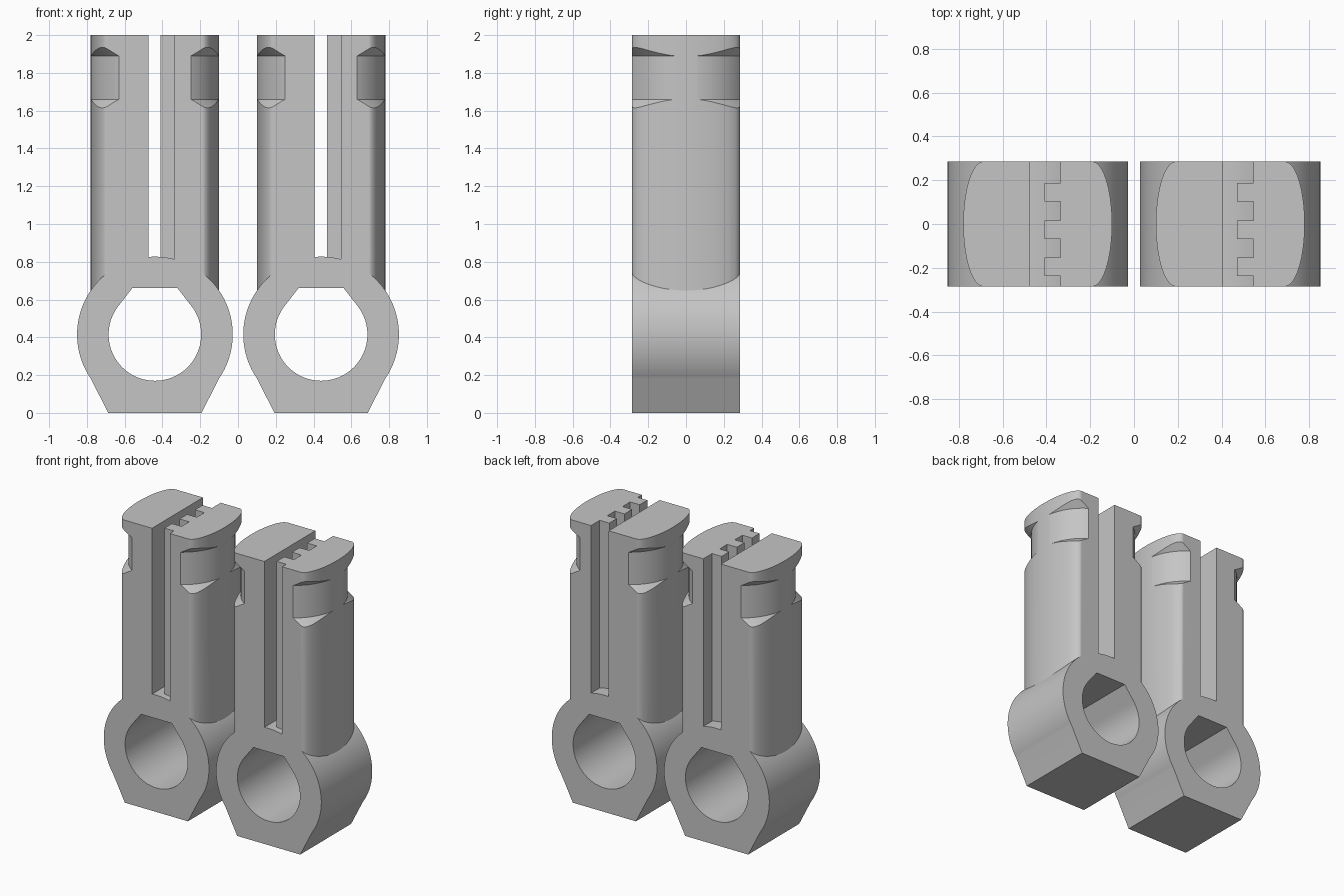
import bpy
import bmesh
import math

if "Cube" in bpy.data.objects:
    bpy.data.objects.remove(bpy.data.objects["Cube"], do_unlink=True)

HALF_DEPTH = 0.285
RING_Z, RING_R, HOLE_R = 0.415, 0.412, 0.245
SPACING = 0.44

grey = bpy.data.materials.new("plain grey")
grey.use_nodes = True
grey.diffuse_color = (0.56, 0.56, 0.56, 1)
grey.node_tree.nodes["Principled BSDF"].inputs["Base Color"].default_value = grey.diffuse_color


def finish(name, bm):
    bmesh.ops.recalc_face_normals(bm, faces=bm.faces[:])
    mesh = bpy.data.meshes.new(name)
    bm.to_mesh(mesh)
    bm.free()
    mesh.materials.append(grey)
    obj = bpy.data.objects.new(name, mesh)
    bpy.context.collection.objects.link(obj)
    return obj


def prism(name, outline, direction):
    """Extrude a closed outline of 3D points along a direction."""
    bm = bmesh.new()
    face = bm.faces.new([bm.verts.new(p) for p in outline])
    new = bmesh.ops.extrude_face_region(bm, geom=[face])["geom"]
    bmesh.ops.translate(bm, vec=direction, verts=[v for v in new if isinstance(v, bmesh.types.BMVert)])
    return finish(name, bm)


def lathe_ring(name, profile, steps=128):
    """Turn a closed (radius, z) profile about the z axis."""
    bm = bmesh.new()
    rings = []
    for i in range(steps):
        a = 2 * math.pi * i / steps
        rings.append([bm.verts.new((r * math.cos(a), r * math.sin(a), z)) for r, z in profile])
    n = len(profile)
    for i in range(steps):
        a, b = rings[i], rings[(i + 1) % steps]
        for j in range(n):
            k = (j + 1) % n
            bm.faces.new((a[j], b[j], b[k], a[k]))
    return finish(name, bm)


def combine(target, other, operation):
    other.hide_render = True
    mod = target.modifiers.new(operation, "BOOLEAN")
    mod.operation = operation
    mod.solver = "EXACT"
    mod.object = other
    bpy.context.view_layer.objects.active = target
    bpy.ops.object.modifier_apply(modifier=mod.name)
    bpy.data.objects.remove(other, do_unlink=True)


def arc(radius, start, end, steps):
    """Points of a circle about the ring axis, angles in degrees."""
    angles = [math.radians(start + (end - start) * i / steps) for i in range(steps + 1)]
    return [(radius * math.cos(a), RING_Z + radius * math.sin(a)) for a in angles]


# Column with bulged, softly rounded sides
side = []
for i in range(33):
    a = math.radians(-90 + 180 * i / 32)
    side.append((0.25 + 0.09 * math.cos(a), HALF_DEPTH * math.sin(a)))
outline = side + [(-x, -y) for x, y in side]
clip = prism("clip", [(x, y, 0.5) for x, y in outline], (0, 0, 1.5))

# Slot with a toothed wall on one side
comb = [(-0.034, 0.4), (-0.034, -0.4), (0.105, -0.4)]
x_now, x_next = 0.105, 0.03
for y in (-0.238, -0.153, -0.068, 0.017, 0.102, 0.187):
    comb += [(x_now, y), (x_next, y)]
    x_now, x_next = x_next, x_now
comb.append((0.105, 0.4))
combine(clip, prism("slot_cutter", [(x, y, 0.6) for x, y in comb], (0, 0, 1.6)), "DIFFERENCE")

# Turned groove with sloped shoulders, biting only into the corners
groove = [(0.343, 1.66), (0.343, 1.89), (0.443, 1.99), (0.443, 1.56)]
combine(clip, lathe_ring("groove_cutter", groove), "DIFFERENCE")

# Ring with a flat foot
ring = arc(RING_R, -34.5, 214.5, 96) + [(-0.247, 0), (0.247, 0)]
combine(clip, prism("ring", [(x, -HALF_DEPTH, z) for x, z in ring], (0, 2 * HALF_DEPTH, 0)), "UNION")

# Round hole with a flat, tapered roof
hole = arc(HOLE_R, -217.8, 37.8, 80) + [(0.12, RING_Z + HOLE_R), (-0.12, RING_Z + HOLE_R)]
combine(clip, prism("hole_cutter", [(x, -0.5, z) for x, z in hole], (0, 1, 0)), "DIFFERENCE")

# Shading
bpy.ops.object.select_all(action="DESELECT")
clip.select_set(True)
bpy.context.view_layer.objects.active = clip
bpy.ops.object.shade_smooth_by_angle(angle=math.radians(22))
weighted = clip.modifiers.new("even shading", "WEIGHTED_NORMAL")
weighted.keep_sharp = True

# Matching pair, side by side
clip.name = "left_clip"
clip.location.x = SPACING
twin = clip.copy()
twin.name = "right_clip"
twin.location.x = -SPACING
bpy.context.collection.objects.link(twin)
